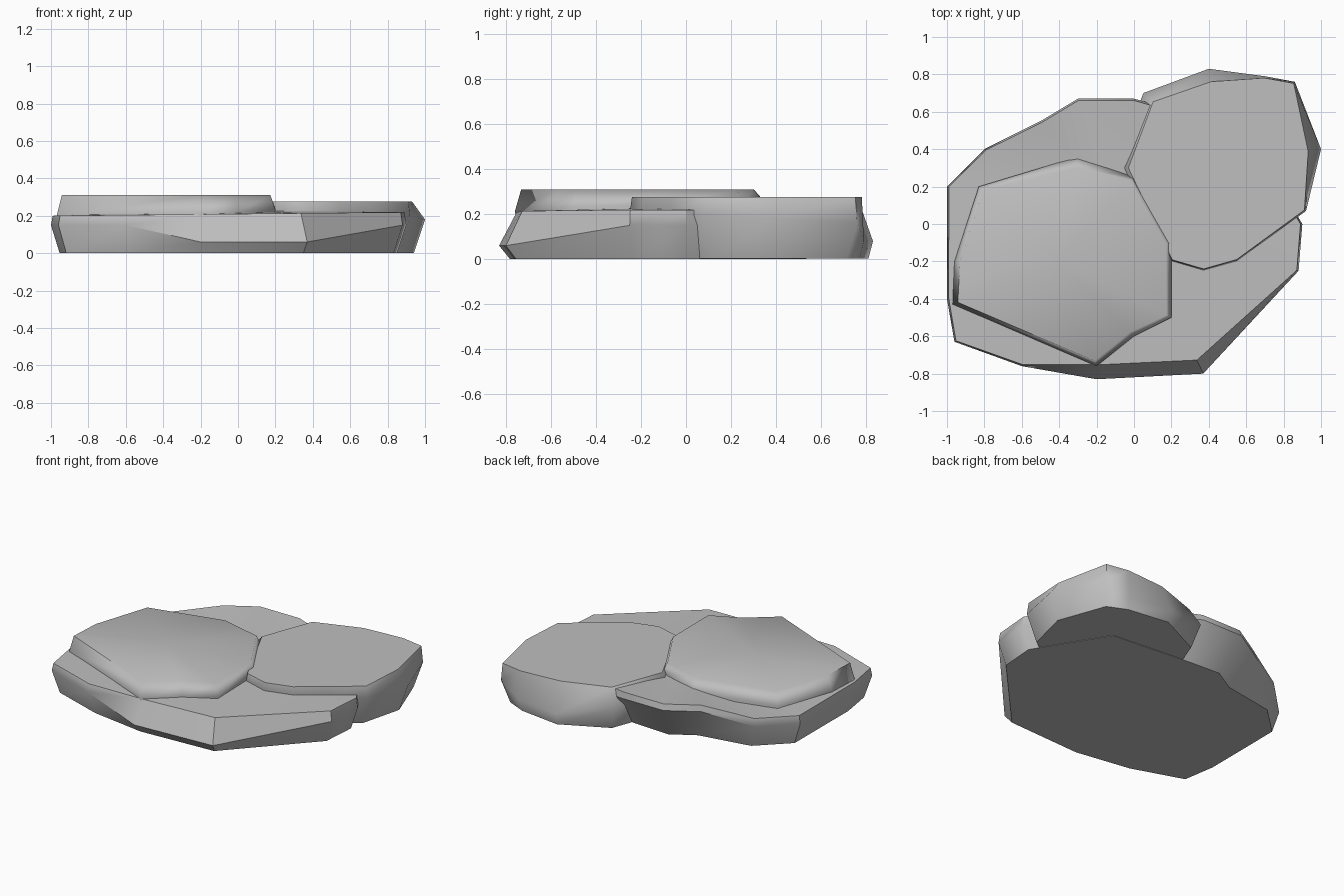
import bpy
import bmesh
import math
from mathutils import Vector

default = bpy.data.objects.get("Cube")
if default:
    bpy.data.objects.remove(default, do_unlink=True)

# One plain grey for every slab
stone = bpy.data.materials.new("stone_grey")
stone.use_nodes = True
grey = (.52, .52, .52, 1)
stone.diffuse_color = grey
stone.node_tree.nodes["Principled BSDF"].inputs["Base Color"].default_value = grey


def pull_inward(point, centre, distance, height):
    """Shift an outline point towards the slab centre and set its height."""
    moved = point + (centre - point).normalized() * distance
    return moved.x, moved.y, height


def make_slab(name, outline, centre, crown, underside, section, smooth_angle):
    """Loft three rings; section(x, y) gives belt height, top height and both insets."""
    mesh = bpy.data.meshes.new(name)
    slab = bpy.data.objects.new(name, mesh)
    bpy.context.collection.objects.link(slab)
    bm = bmesh.new()
    middle = Vector(centre)
    lower, belt, upper = [], [], []
    for corner in outline:
        point = Vector(corner)
        belt_height, top_height, top_inset, bottom_inset = section(point.x, point.y)
        lower.append(bm.verts.new(pull_inward(point, middle, bottom_inset, underside)))
        belt.append(bm.verts.new((point.x, point.y, belt_height)))
        upper.append(bm.verts.new(pull_inward(point, middle, top_inset, top_height)))

    # Side walls, underside and a fan over the slightly uneven top
    peak = bm.verts.new((middle.x, middle.y, crown))
    for this in range(len(outline)):
        before = this - 1
        for below, above in ((lower, belt), (belt, upper)):
            bm.faces.new((below[before], below[this], above[this], above[before]))
        bm.faces.new((upper[before], upper[this], peak))
    bm.faces.new(lower)
    bmesh.ops.recalc_face_normals(bm, faces=bm.faces)
    bm.to_mesh(mesh)
    bm.free()

    # Soft worn rims around flat tops
    mesh.materials.append(stone)
    bpy.ops.object.select_all(action="DESELECT")
    slab.select_set(True)
    bpy.context.view_layer.objects.active = slab
    bpy.ops.object.shade_smooth_by_angle(angle=math.radians(smooth_angle))
    weighting = slab.modifiers.new("flat_top_shading", "WEIGHTED_NORMAL")
    weighting.keep_sharp = True


def base_section(x, y):
    """Chipped front rim, raised back rim, undercut back."""
    is_front = y < -.78
    is_back = y > .5
    belt_height = .06 if is_front else .23 if is_back else .15
    top_height = .27 if is_back else .21 + .01 * x
    top_inset = .08 if is_front else .01
    bottom_inset = .15 if is_back and x < .2 else .05
    return belt_height, top_height, top_inset, bottom_inset


def left_section(x, y):
    """Steep wall whose seat climbs towards the back and the right."""
    top_inset = .06 if y > .3 else .03
    return .24 + .03 * (x + y), .31, top_inset, .02


def right_section(x, y):
    """Near-upright wall that leans in at the back, the west and the east tip."""
    is_back = y > .77
    belt_height = .08 if is_back else .2 - .05 * max(y, 0)
    leans = y > .8 or x < .1 or x > .95
    top_inset = .07 if leans else .01
    bottom_inset = .02 if is_back else .06
    return belt_height, .275, top_inset, bottom_inset


# Broad lowest slab
base_outline = [
    (-.2, -.83), (.37, -.8), (.88, -.25), (.9, 0), (.6, .5), (0, .67),
    (-.3, .67), (-.5, .55), (-.8, .4), (-1, .2), (-1, -.4), (-.96, -.63), (-.6, -.76),
]
make_slab("base_slab", base_outline, (0, 0), .23, 0, base_section, 35)

# Highest slab, resting on the base
left_outline = [
    (-.2, -.76), (0, -.6), (.2, -.5), (.2, -.1), (0, .25),
    (-.3, .36), (-.83, .2), (-.96, -.2), (-.97, -.43),
]
make_slab("upper_left_slab", left_outline, (-.4, -.2), .31, .12, left_section, 75)

# Thick slab beside it, reaching down to the ground
right_outline = [
    (.37, -.25), (.55, -.2), (.73, -.07), (.92, .07), (1, .4), (.86, .76),
    (.7, .79), (.4, .83), (.05, .7), (-.1, .3), (.2, -.2),
]
make_slab("right_slab", right_outline, (.5, .3), .275, .002, right_section, 50)
